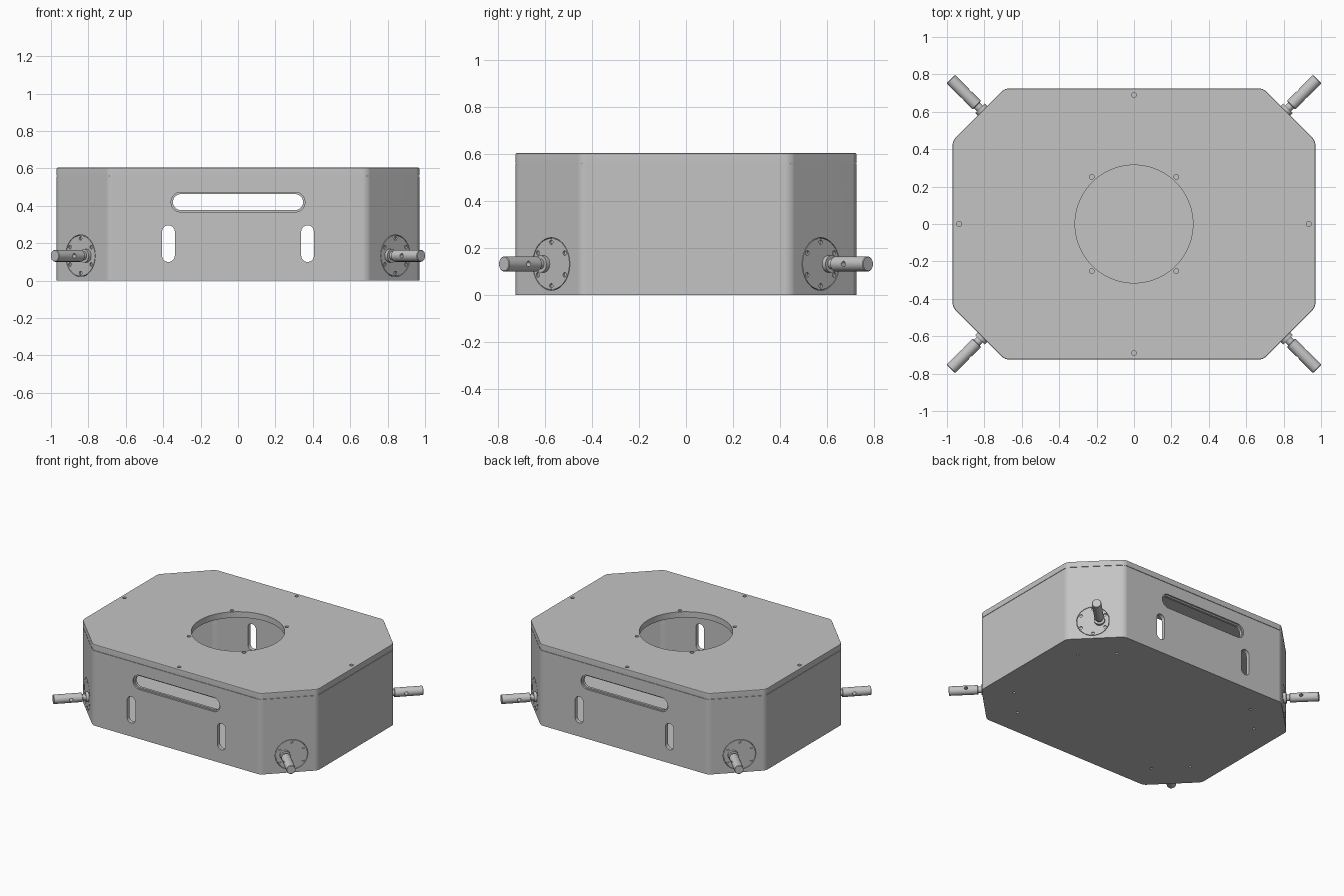
import bpy, bmesh
from math import pi, cos, sin, radians, sqrt
from mathutils import Matrix, Vector

if "Cube" in bpy.data.objects:
    bpy.data.objects.remove(bpy.data.objects["Cube"], do_unlink=True)

grey = bpy.data.materials.new("light grey metal")
grey.use_nodes = True
COLOUR = (0.55, 0.55, 0.55, 1)
grey.diffuse_color = COLOUR
grey.node_tree.nodes["Principled BSDF"].inputs["Base Color"].default_value = COLOUR

HALF_X, HALF_Y, CUT = 0.97, 0.725, 0.28
WALL, SEAM, TOP = 0.03, 0.558, 0.605
MOTOR_Z, SHAFT_SHIFT = 0.133, -0.045


def finish(bm, name):
    bmesh.ops.recalc_face_normals(bm, faces=bm.faces)
    mesh = bpy.data.meshes.new(name)
    bm.to_mesh(mesh)
    bm.free()
    mesh.materials.append(grey)
    obj = bpy.data.objects.new(name, mesh)
    bpy.context.collection.objects.link(obj)
    return obj


def prism(bm, points, depth):
    """Extrude a closed outline along a vector."""
    face = bm.faces.new([bm.verts.new(p) for p in points])
    new = bmesh.ops.extrude_face_region(bm, geom=[face])["geom"]
    bmesh.ops.translate(bm, vec=depth, verts=[v for v in new if isinstance(v, bmesh.types.BMVert)])


def cylinder(bm, radius, low, high, matrix=Matrix(), sides=32):
    place = matrix @ Matrix.Translation((0, 0, (low + high) / 2))
    bmesh.ops.create_cone(bm, cap_ends=True, segments=sides, radius1=radius,
                          radius2=radius, depth=high - low, matrix=place)


def octagon(inset, low, high, top_bevel=0):
    """Box with cut corners, rounded upright edges and an optional top bevel."""
    bm = bmesh.new()
    x, y = HALF_X - inset, HALF_Y - inset
    c = CUT - inset * (2 - sqrt(2))
    quarter = [(x, y - c), (x - c, y)]
    outline = quarter + [(-a, b) for a, b in reversed(quarter)]
    outline += [(-a, -b) for a, b in outline]
    prism(bm, [(a, b, low) for a, b in outline], (0, 0, high - low))
    upright = [e for e in bm.edges if abs(e.verts[0].co.z - e.verts[1].co.z) > 0.01]
    bmesh.ops.bevel(bm, geom=upright, offset=0.022, segments=5, profile=0.5, affect='EDGES')
    if top_bevel:
        rim = [e for e in bm.edges if all(v.co.z > high - 1e-5 for v in e.verts)]
        bmesh.ops.bevel(bm, geom=rim, offset=top_bevel, segments=2, profile=0.5, affect='EDGES')
    return bm


def slot(bm, cx, cz, half_x, half_z, y0, y1):
    """Round-ended slot cutter running along y."""
    r = min(half_x, half_z)
    points = []
    for i in range(32):
        a = 2 * pi * (i + 0.5) / 32
        px = (half_x - r) * (1 if cos(a) > 0 else -1) + r * cos(a)
        pz = (half_z - r) * (1 if sin(a) > 0 else -1) + r * sin(a)
        points.append((cx + px, y0, cz + pz))
    prism(bm, points, (0, y1 - y0, 0))


def subtract(obj, bm):
    cutter = finish(bm, "cutter")
    cutter.hide_render = True
    mod = obj.modifiers.new("cut", 'BOOLEAN')
    mod.operation, mod.solver, mod.object = 'DIFFERENCE', 'EXACT', cutter
    graph = bpy.context.evaluated_depsgraph_get()
    result = bpy.data.meshes.new_from_object(obj.evaluated_get(graph))
    obj.modifiers.clear()
    obj.data = result
    bpy.data.objects.remove(cutter, do_unlink=True)


def smooth(obj):
    bpy.ops.object.select_all(action='DESELECT')
    obj.select_set(True)
    bpy.context.view_layer.objects.active = obj
    bpy.ops.object.shade_smooth_by_angle(angle=radians(30))
    obj.modifiers.new("even shading", 'WEIGHTED_NORMAL').keep_sharp = True


def corner_frame(sx, sy):
    """Local x along the cut corner, y up, z outward."""
    t, n = Vector((sx, -sy, 0)) / sqrt(2), Vector((sx, sy, 0)) / sqrt(2)
    return Matrix(((t.x, 0, n.x, sx * 0.842), (t.y, 0, n.y, sy * 0.573),
                   (0, 1, 0, MOTOR_Z), (0, 0, 0, 1)))


signs = [(sx, sy) for sx in (-1, 1) for sy in (-1, 1)]

# Hollow body
body = finish(octagon(0, 0, SEAM), "body_shell")
subtract(body, octagon(WALL, WALL, 1))

# Front and back openings, the long one with a stepped edge
bm = bmesh.new()
slot(bm, 0, 0.42, 0.348, 0.043, -1, 1)
for cx in (-0.372, 0.372):
    slot(bm, cx, 0.198, 0.034, 0.098, -1, 1)
subtract(body, bm)
bm = bmesh.new()
for side in (-1, 1):
    slot(bm, 0, 0.42, 0.358, 0.053, side * (HALF_Y - 0.012), side)
subtract(body, bm)

# Motor plate recesses and underside screw holes
bm = bmesh.new()
for sx, sy in signs:
    cylinder(bm, 0.112, -0.012, 0.1, corner_frame(sx, sy), 48)
    for d in (-0.093, 0.093):
        cylinder(bm, 0.01, -0.1, 0.02, Matrix.Translation((sx * (0.683 + d), sy * (0.427 - d), 0)), 16)
subtract(body, bm)
smooth(body)

# Lid with round opening and screw holes
lid = finish(octagon(0, SEAM + 0.003, TOP, 0.007), "lid")
bm = bmesh.new()
cylinder(bm, 0.315, 0.4, 0.8, sides=96)
screws = [(0, 0.69), (0, -0.69), (0.935, 0), (-0.935, 0)]
screws += [(sx * 0.226, sy * 0.252) for sx, sy in signs]
for x, y in screws:
    cylinder(bm, 0.013, TOP - 0.025, 0.8, Matrix.Translation((x, y, 0)), 20)
subtract(lid, bm)
smooth(lid)

# Thin inner rim closing the seam between body and lid
seam = finish(octagon(0.004, SEAM - 0.004, SEAM + 0.006), "seam_strip")
subtract(seam, octagon(WALL, 0, 1))
smooth(seam)

# Corner motor plates and shaft couplings
for sx, sy in signs:
    label = ("left" if sx > 0 else "right") + ("_back" if sy > 0 else "_front")
    frame = corner_frame(sx, sy)

    bm = bmesh.new()
    cylinder(bm, 0.109, -0.012, 0, frame, 48)
    plate = finish(bm, "motor_plate_" + label)
    bm = bmesh.new()
    for i in range(6):
        a = pi / 2 + i * pi / 3
        cylinder(bm, 0.01, -0.009, 0.1,
                 frame @ Matrix.Translation((0.093 * cos(a), 0.093 * sin(a), 0)), 16)
    subtract(plate, bm)
    smooth(plate)

    axis = frame @ Matrix.Translation((SHAFT_SHIFT, 0, 0))
    bm = bmesh.new()
    cylinder(bm, 0.036, -0.003, 0.02, axis)
    cylinder(bm, 0.022, 0.0, 0.06, axis)
    smooth(finish(bm, "motor_shaft_" + label))

    bm = bmesh.new()
    cylinder(bm, 0.032, 0.042, 0.24, axis)
    ends = [e for e in bm.edges if len(e.link_faces) == 2
            and any(len(f.verts) > 4 for f in e.link_faces)]
    bmesh.ops.bevel(bm, geom=ends, offset=0.003, segments=1, affect='EDGES')
    coupling = finish(bm, "coupling_" + label)
    bm = bmesh.new()
    cylinder(bm, 0.012, -0.1, 0.1,
             axis @ Matrix.Translation((0, 0, 0.122)) @ Matrix.Rotation(pi / 2, 4, 'Y'), 16)
    subtract(coupling, bm)
    smooth(coupling)
